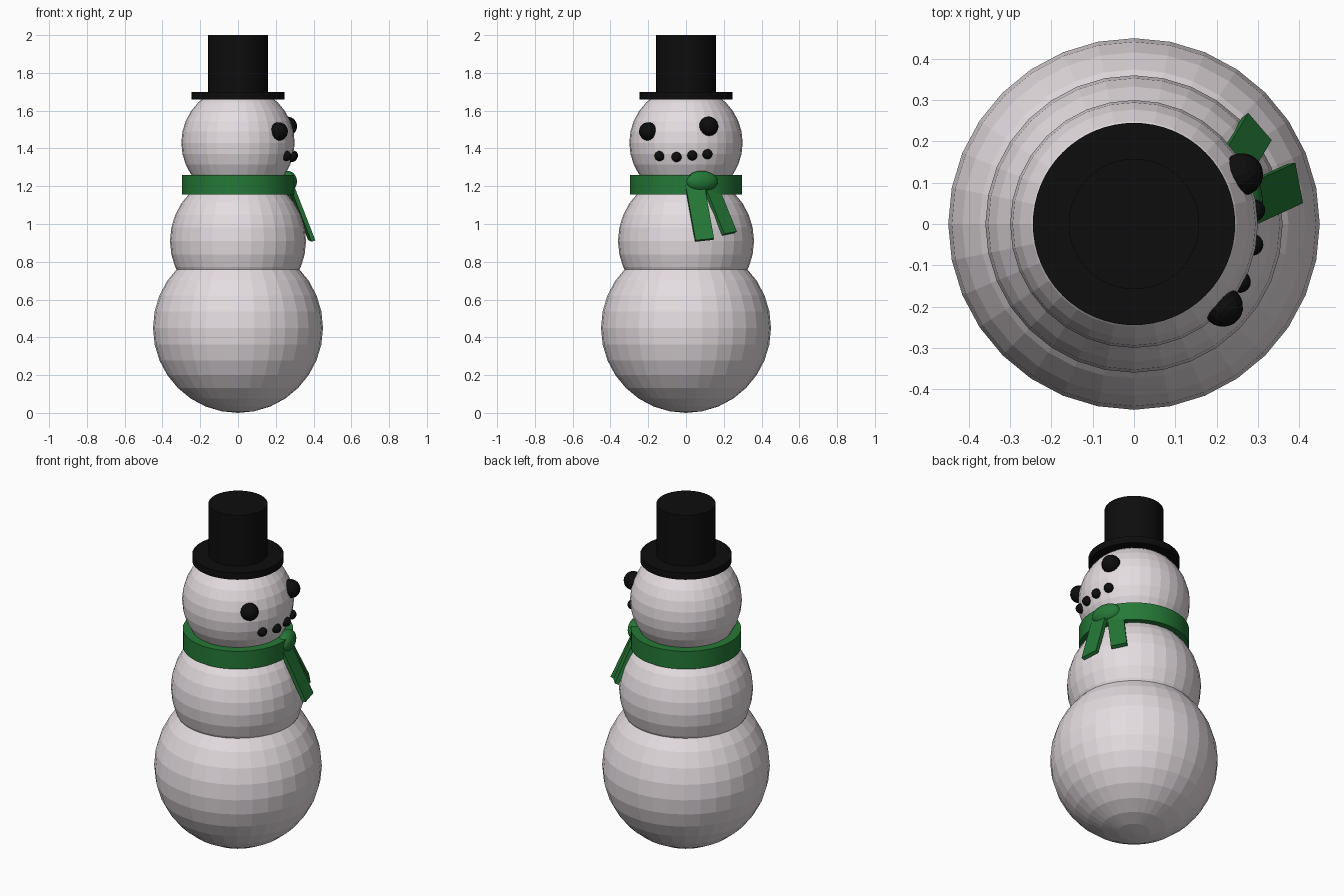
import bpy
from math import sqrt
from mathutils import Matrix, Vector

cube = bpy.data.objects.get("Cube")
if cube:
    bpy.data.objects.remove(cube, do_unlink=True)


def material(name, rgb):
    mat = bpy.data.materials.new(name)
    mat.use_nodes = True
    mat.diffuse_color = (*rgb, 1)
    mat.node_tree.nodes["Principled BSDF"].inputs["Base Color"].default_value = (*rgb, 1)
    return mat


SNOW = material("snow white", (0.78, 0.72, 0.75))
BLACK = material("coal black", (0.004, 0.004, 0.004))
GREEN = material("scarf green", (0.018, 0.19, 0.038))


def finish(name, mat):
    obj = bpy.context.object
    obj.name = name
    obj.data.materials.append(mat)
    return obj


def ball(name, mat, centre, radius, segments=32, rings=16):
    bpy.ops.mesh.primitive_uv_sphere_add(segments=segments, ring_count=rings,
                                         radius=radius, location=centre)
    return finish(name, mat)


def drum(name, mat, radius, bottom, top):
    bpy.ops.mesh.primitive_cylinder_add(vertices=64, radius=radius, depth=top - bottom,
                                        location=(0, 0, (bottom + top) / 2))
    obj = finish(name, mat)
    bpy.ops.object.shade_smooth_by_angle()
    return obj


def strip(name, start, end, side, width, thickness):
    """Flat slab running from start to end, with its width along side."""
    start, end = Vector(start), Vector(end)
    along = (end - start).normalized()
    across = Vector(side)
    across = (across - along * across.dot(along)).normalized()
    out = across.cross(along)
    bpy.ops.mesh.primitive_cube_add(size=1)
    obj = finish(name, GREEN)
    turn = Matrix((across, along, out)).transposed().to_4x4()
    scale = Matrix.Diagonal((width, (end - start).length, thickness, 1))
    obj.data.transform(Matrix.Translation((start + end) / 2) @ turn @ scale)
    return obj


# Three snowballs
HEAD_Z, HEAD_R = 1.43, 0.30
ball("lower_body", SNOW, (0, 0, 0.45), 0.45)
ball("upper_body", SNOW, (0, 0, 0.91), 0.36)
ball("head", SNOW, (0, 0, HEAD_Z), HEAD_R)

# Top hat
drum("hat_brim", BLACK, 0.245, 1.66, 1.70)
drum("hat_crown", BLACK, 0.158, 1.66, 2.0)


# Coal pieces sit on the head surface, on the +x side
def coal(name, y, z, radius):
    x = sqrt(HEAD_R ** 2 - y ** 2 - (z - HEAD_Z) ** 2)
    obj = ball(name, BLACK, (x, y, z), radius, 16, 10)
    obj.rotation_euler = Vector((x, y, z - HEAD_Z)).to_track_quat("Z", "Y").to_euler()


coal("eye_a", -0.20, 1.49, 0.049)
coal("eye_b", 0.12, 1.517, 0.052)
for i, (y, z) in enumerate([(-0.14, 1.36), (-0.05, 1.355), (0.033, 1.363), (0.113, 1.37)]):
    coal(f"mouth_coal_{i}", y, z, 0.027)

# Scarf band, knot and hanging tails
drum("scarf_band", GREEN, 0.296, 1.155, 1.26)
knot = ball("scarf_knot", GREEN, (0.262, 0.083, 1.225), 1)
knot.scale = (0.045, 0.088, 0.056)
knot.rotation_euler.z = 0.3
bpy.ops.object.shade_smooth_by_angle()
strip("scarf_tail_a", (0.275, 0.045, 1.21), (0.39, 0.098, 0.915), (-0.15, 1, 0), 0.1, 0.022)
strip("scarf_tail_b", (0.235, 0.125, 1.21), (0.297, 0.23, 0.95), (-0.6, 0.8, 0), 0.088, 0.022)
